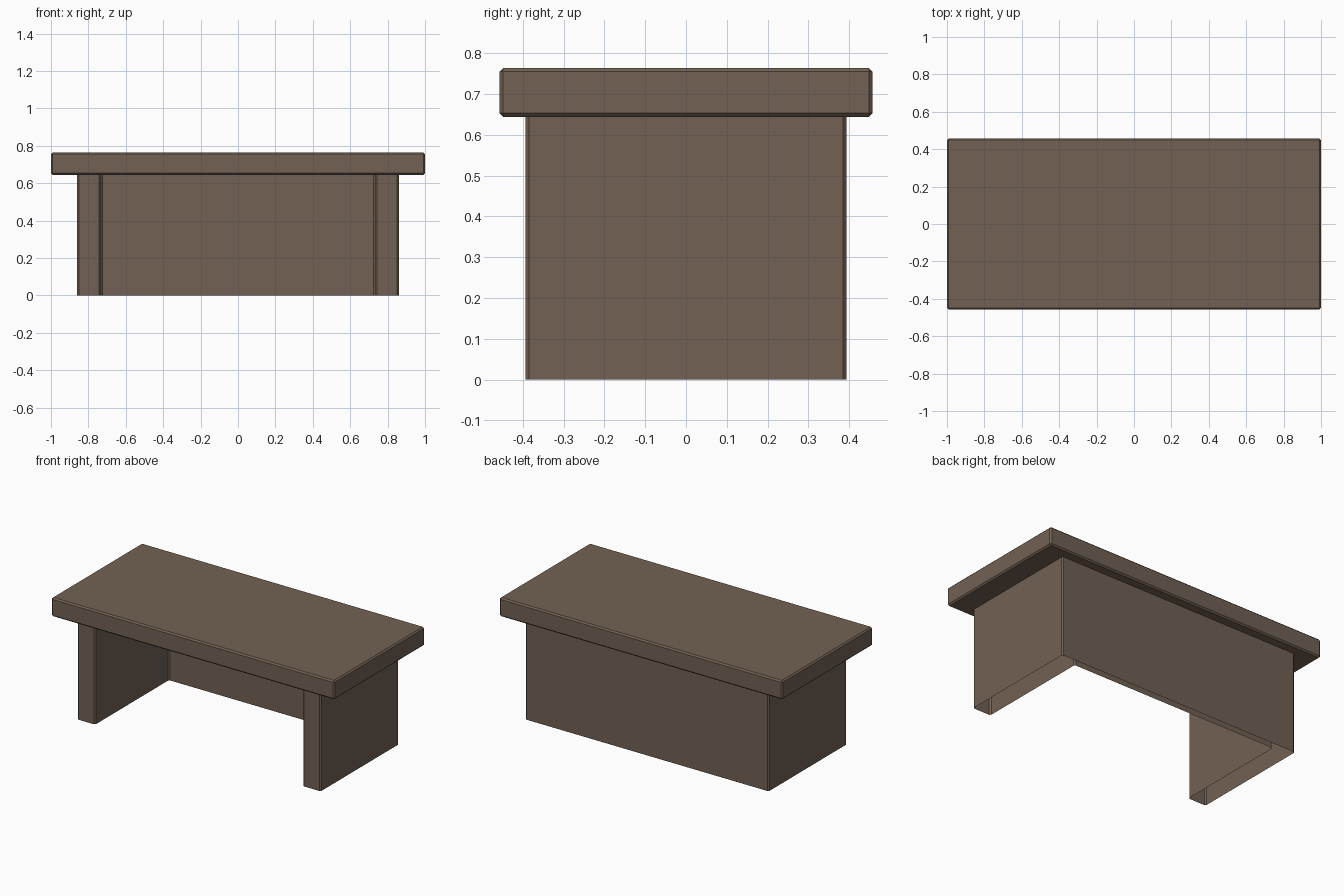
import bpy, bmesh
from mathutils import Vector

if "Cube" in bpy.data.objects:
    bpy.data.objects.remove(bpy.data.objects["Cube"])

BEVEL = 0.009

wood = bpy.data.materials.new("brown wood")
wood.diffuse_color = (0.168, 0.120, 0.087, 1)
wood.use_nodes = True
wood.node_tree.nodes["Principled BSDF"].inputs["Base Color"].default_value = wood.diffuse_color


def add_object(name, bm):
    bmesh.ops.recalc_face_normals(bm, faces=bm.faces)
    mesh = bpy.data.meshes.new(name)
    bm.to_mesh(mesh)
    bm.free()
    mesh.materials.append(wood)
    obj = bpy.data.objects.new(name, mesh)
    bpy.context.collection.objects.link(obj)
    return obj


def chamfered(points, width):
    """Cut every corner of a closed 2D outline."""
    out = []
    pts = [Vector(p) for p in points]
    for i, p in enumerate(pts):
        for q in (pts[i - 1], pts[(i + 1) % len(pts)]):
            out.append(p + (q - p).normalized() * width)
    return out


# Desk top: slab with chamfered edges
z0, z1 = 0.644, 0.764
bm = bmesh.new()
bmesh.ops.create_cube(bm, size=1)
bmesh.ops.scale(bm, vec=(2.0, 0.914, z1 - z0), verts=bm.verts)
bmesh.ops.translate(bm, vec=(0, 0, (z0 + z1) / 2), verts=bm.verts)
bmesh.ops.bevel(bm, geom=bm.edges[:], offset=BEVEL, segments=1,
                affect='EDGES', profile=0.5)
add_object("desk_top", bm)

# Base: U-shaped shell of two side pedestals and a back panel, open underneath
xo, xi, yf, yb, yi = 0.86, 0.733, -0.394, 0.394, 0.35
half = [(xo, yb), (xo, yf), (xi, yf), (xi, yi)]
outline = half + [(-x, y) for x, y in reversed(half)]
bm = bmesh.new()
ring = chamfered(outline, BEVEL)
low = [bm.verts.new((p.x, p.y, 0)) for p in ring]
high = [bm.verts.new((p.x, p.y, z0)) for p in ring]
for i in range(len(ring)):
    bm.faces.new((low[i - 1], low[i], high[i], high[i - 1]))
add_object("desk_base", bm)
